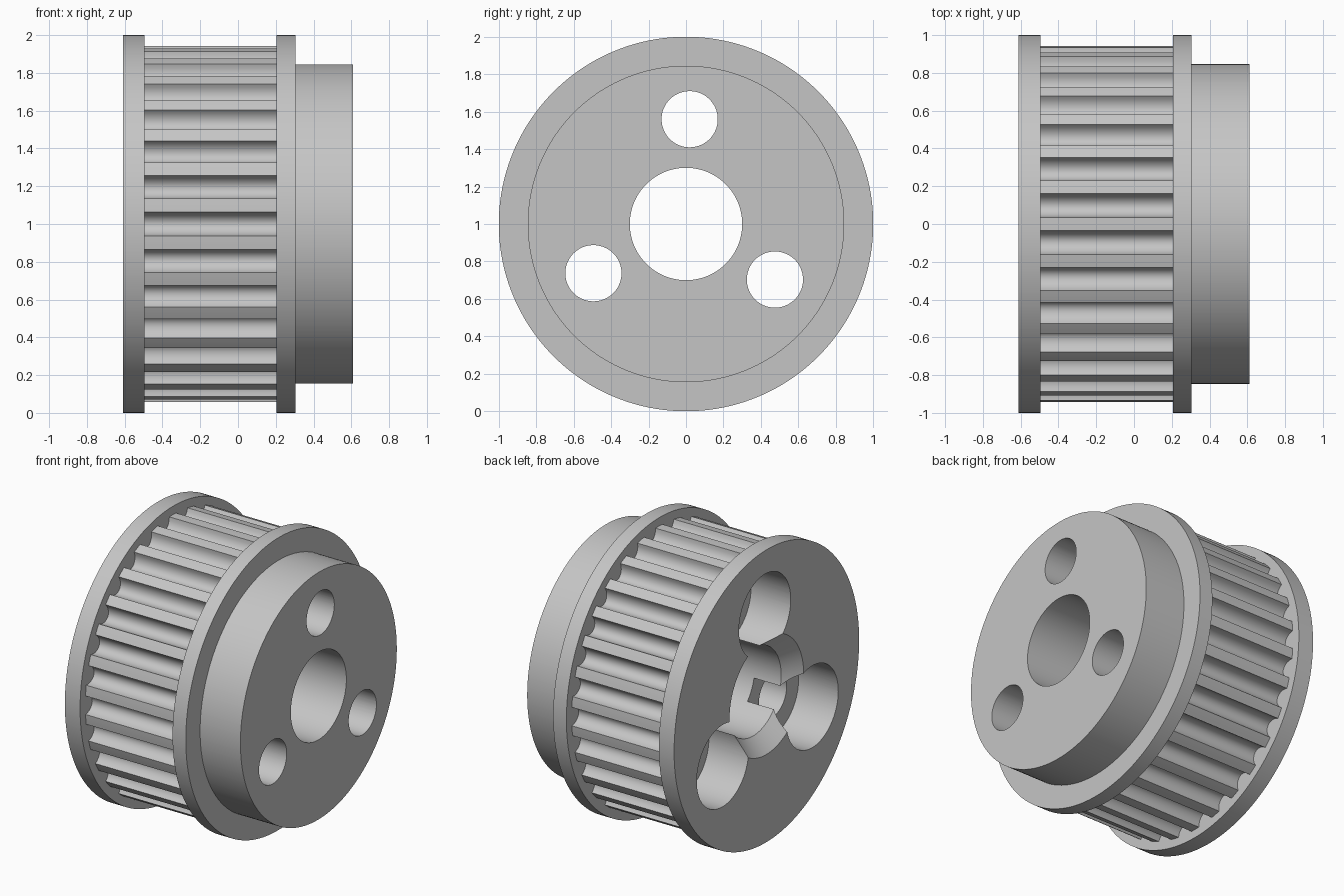
import bpy
import bmesh
from math import sin, cos, pi, radians, sqrt
from mathutils import Matrix, Vector

cube = bpy.data.objects.get("Cube")
if cube:
    bpy.data.objects.remove(cube)

TEETH = 30
PITCH = 2 * pi / TEETH
TOOTH_R = 0.943
GROOVE_HALF = radians(3.85)
GROOVE_DEPTH = 0.075
GROOVE_STEPS = 10
LAND_STEPS = 3
AXIS_Z = 1.0

metal = bpy.data.materials.new("plain grey metal")
metal.use_nodes = True
grey = (0.56, 0.56, 0.56, 1)
metal.diffuse_color = grey
metal.node_tree.nodes["Principled BSDF"].inputs["Base Color"].default_value = grey


def one_tooth():
    """Angle and depth pairs for one rounded groove and the land after it."""
    points = []
    for i in range(GROOVE_STEPS + 1):
        t = pi * i / GROOVE_STEPS
        points.append((-GROOVE_HALF * cos(t), GROOVE_DEPTH * sin(t)))
    land = PITCH - 2 * GROOVE_HALF
    for i in range(1, LAND_STEPS):
        points.append((GROOVE_HALF + land * i / LAND_STEPS, 0))
    return points


# Angles shared by every ring, so the flanges and teeth join cleanly
spokes = [(k * PITCH + a, d) for k in range(TEETH) for a, d in one_tooth()]

# Section from the chamfered bore mouth, over flange, teeth, flange and hub
# Each entry: x, radius, toothed
section = [
    (-0.51, 0.30, False), (-0.61, 0.40, False),
    (-0.61, 1.00, False), (-0.495, 1.00, False),
    (-0.495, TOOTH_R, True), (0.205, TOOTH_R, True),
    (0.205, 1.00, False), (0.305, 1.00, False),
    (0.305, 0.845, False), (0.61, 0.845, False),
    (0.61, 0.30, False),
]

bm = bmesh.new()
rings = []
for x, r, toothed in section:
    ring = []
    for a, d in spokes:
        rr = r - d if toothed else r
        ring.append(bm.verts.new((x, -rr * cos(a), AXIS_Z + rr * sin(a))))
    rings.append(ring)
n = len(spokes)
for j, ring in enumerate(rings):
    nxt = rings[(j + 1) % len(rings)]
    for i in range(n):
        k = (i + 1) % n
        bm.faces.new((ring[i], ring[k], nxt[k], nxt[i]))
bmesh.ops.recalc_face_normals(bm, faces=bm.faces)
mesh = bpy.data.meshes.new("toothed_pulley")
bm.to_mesh(mesh)
bm.free()
pulley = bpy.data.objects.new("toothed_pulley", mesh)
bpy.context.collection.objects.link(pulley)
mesh.materials.append(metal)


def drill(name, radius, x0, x1, angle, distance=0.56):
    """Cut a round hole along x at a polar position about the axle."""
    cb = bmesh.new()
    place = Matrix.Translation(Vector((
        (x0 + x1) / 2, distance * cos(angle), AXIS_Z + distance * sin(angle))))
    bmesh.ops.create_cone(
        cb, cap_ends=True, segments=96, radius1=radius, radius2=radius,
        depth=x1 - x0, matrix=place @ Matrix.Rotation(pi / 2, 4, 'Y'))
    me = bpy.data.meshes.new(name)
    cb.to_mesh(me)
    cb.free()
    me.materials.append(metal)
    cutter = bpy.data.objects.new(name, me)
    cutter.hide_render = True
    bpy.context.collection.objects.link(cutter)
    mod = pulley.modifiers.new(name, 'BOOLEAN')
    mod.operation = 'DIFFERENCE'
    mod.solver = 'EXACT'
    mod.object = cutter
    bpy.ops.object.modifier_apply(modifier=name)
    bpy.data.objects.remove(cutter)


bpy.ops.object.select_all(action='DESELECT')
pulley.select_set(True)
bpy.context.view_layer.objects.active = pulley

# Three bolt holes, each with a wide counterbore that breaks into the bore
for i in range(3):
    angle = radians(88 + 120 * i)
    drill("counterbore", 0.28, -0.8, -0.31, angle)
    drill("bolt_hole", 0.15, -0.8, 0.8, angle)

bpy.ops.object.shade_smooth_by_angle(angle=radians(28))
